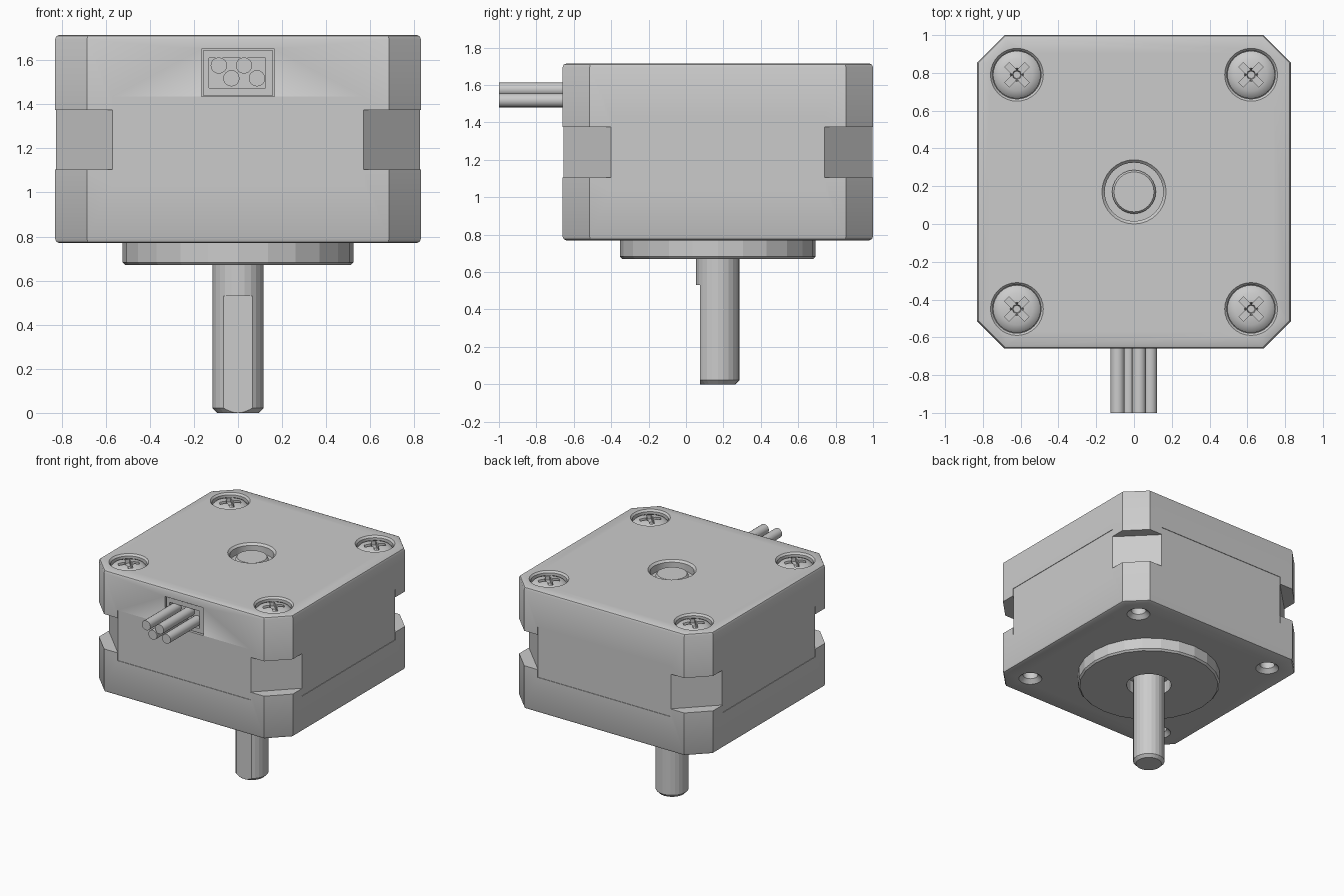
import bpy, bmesh, math
from mathutils import Matrix, Vector

cube = bpy.data.objects.get("Cube")
if cube:
    bpy.data.objects.remove(cube, do_unlink=True)

CY = 0.17                 # y of the motor axis
HALF = 0.83               # half width of the body
BOTTOM, TOP = 0.77, 1.715
SCREW = 0.62              # screw offset from the axis

grey = bpy.data.materials.new("grey metal")
grey.use_nodes = True
grey.diffuse_color = (0.6, 0.6, 0.6, 1)
grey.node_tree.nodes["Principled BSDF"].inputs["Base Color"].default_value = (0.6, 0.6, 0.6, 1)


def finish(name, bm):
    bmesh.ops.recalc_face_normals(bm, faces=bm.faces[:])
    mesh = bpy.data.meshes.new(name)
    bm.to_mesh(mesh)
    bm.free()
    mesh.materials.append(grey)
    ob = bpy.data.objects.new(name, mesh)
    bpy.context.collection.objects.link(ob)
    return ob


def box(name, center, size, angle=0):
    bm = bmesh.new()
    bmesh.ops.create_cube(bm, size=1)
    m = Matrix.Translation(center) @ Matrix.Rotation(angle, 4, 'Z') @ Matrix.Diagonal((*size, 1))
    bmesh.ops.transform(bm, matrix=m, verts=bm.verts[:])
    return finish(name, bm)


def lathe(name, profile, center, segs=24, axis_y=False):
    """Closed solid turned from (radius, height) points, bottom to top."""
    bm = bmesh.new()
    pts = [(0, profile[0][1])] + list(profile) + [(0, profile[-1][1])]
    vs = [bm.verts.new((r, 0, z)) for r, z in pts]
    edges = [bm.edges.new(p) for p in zip(vs, vs[1:])]
    bmesh.ops.spin(bm, geom=vs + edges, cent=(0, 0, 0), axis=(0, 0, 1),
                   angle=math.tau, steps=segs, use_duplicate=False)
    bmesh.ops.remove_doubles(bm, verts=bm.verts[:], dist=1e-4)
    m = Matrix.Translation(center)
    if axis_y:
        m = m @ Matrix.Rotation(math.pi / 2, 4, 'X')
    bmesh.ops.transform(bm, matrix=m, verts=bm.verts[:])
    return finish(name, bm)


def cut(ob, *cutters):
    bpy.context.view_layer.objects.active = ob
    for c in cutters:
        mod = ob.modifiers.new("cut", 'BOOLEAN')
        mod.operation, mod.solver, mod.object = 'DIFFERENCE', 'EXACT', c
        bpy.ops.object.modifier_apply(modifier=mod.name)
        bpy.data.objects.remove(c, do_unlink=True)


def smooth(ob):
    bpy.ops.object.select_all(action='DESELECT')
    ob.select_set(True)
    bpy.context.view_layer.objects.active = ob
    bpy.ops.object.shade_smooth_by_angle(angle=math.radians(35))


def octagon(d, chamfer=0.145):
    """Corner-cut square, inset by d."""
    h = HALF - d
    a = h - (chamfer - d * (2 - math.sqrt(2)))
    return [(h, -a), (h, a), (a, h), (-a, h), (-h, a), (-h, -a), (-a, -h), (a, -h)]


# Body with softened top and bottom edges
bm = bmesh.new()
soft = [(0.02, 0), (0.006, 0.006), (0, 0.02)]
levels = [(d, BOTTOM + z) for d, z in soft] + [(d, TOP - z) for d, z in reversed(soft)]
rings = [[bm.verts.new((x, y + CY, z)) for x, y in octagon(d)] for d, z in levels]
bm.faces.new(rings[0])
bm.faces.new(rings[-1])
for lo, hi in zip(rings, rings[1:]):
    for i in range(8):
        j = (i + 1) % 8
        bm.faces.new((lo[i], lo[j], hi[j], hi[i]))
body = finish("motor_body", bm)

# Shallow side panels and deeper corner notches of the middle section
for k in range(4):
    a = k * math.pi / 2
    side = Vector((math.cos(a), math.sin(a), 0))
    corner = Vector((math.cos(a + math.pi / 4), math.sin(a + math.pi / 4), 0))
    mid = Vector((0, CY, 1.24))
    cut(body, box("panel", mid + side * (HALF + 0.046), (0.1, 1.14, 0.39), a),
        box("notch", mid + corner * 1.187, (0.4, 0.8, 0.27), a + math.pi / 4))

# Screw recesses above, mounting holes below
corners = [(sx * SCREW, CY + sy * SCREW) for sx in (-1, 1) for sy in (-1, 1)]
for x, y in corners:
    cut(body,
        lathe("bore", [(0.128, -0.07), (0.128, -0.014), (0.14, 0), (0.14, 0.03)], (x, y, TOP), 32),
        lathe("mount", [(0.085, -0.03), (0.085, 0), (0.055, 0.03), (0.055, 0.15)], (x, y, BOTTOM)))

# Rear shaft opening and cable socket
cut(body,
    lathe("opening", [(0.155, -0.07), (0.155, -0.015), (0.17, 0), (0.17, 0.03)], (0, CY, TOP), 32),
    box("socket", (0, CY - HALF, 1.5425), (0.33, 0.2, 0.215)))
smooth(body)

# Cable plug with a recessed centre
plug = box("cable_plug", (0, CY - HALF + 0.06, 1.5425), (0.318, 0.1, 0.203))
cut(plug, box("plug_recess", (-0.003, CY - HALF, 1.5425), (0.255, 0.08, 0.135)))

# Cable wires
for i, (x, z) in enumerate([(-0.087, 1.576), (0.027, 1.576), (-0.03, 1.518), (0.086, 1.518)]):
    smooth(lathe(f"wire_{i + 1}", [(0.037, 0), (0.037, 0.42)], (x, -0.58, z), 16, True))

# Round mounting boss around the shaft
boss = lathe("front_boss", [(0.51, 0.67), (0.523, 0.683), (0.523, 0.775)], (0, CY, 0))
cut(boss, lathe("boss_hole", [(0.165, 0.6), (0.165, 0.766)], (0, CY, 0)))

# Shaft with a flat on its front
shaft = lathe("shaft", [(0.095, 0), (0.116, 0.022), (0.116, 1.67), (0.106, 1.685)], (0, CY, 0))
cut(shaft, box("flat", (0, CY - 0.195, 0.215), (0.4, 0.2, 0.63)))

# Domed screws with cross slots
for i, (x, y) in enumerate(corners):
    screw = lathe(f"screw_{i + 1}",
                  [(0.126, -0.08), (0.126, -0.035), (0.112, -0.02), (0.085, -0.01), (0.045, -0.003)],
                  (x, y, TOP - 0.006), 32)
    slots = [box("slot", (x, y, TOP - 0.01), (0.15, 0.034, 0.07), s * math.pi / 4) for s in (1, -1)]
    cut(screw, *slots, lathe("pit", [(0.02, -0.06), (0.045, 0.02)], (x, y, TOP), 8))
    smooth(screw)
